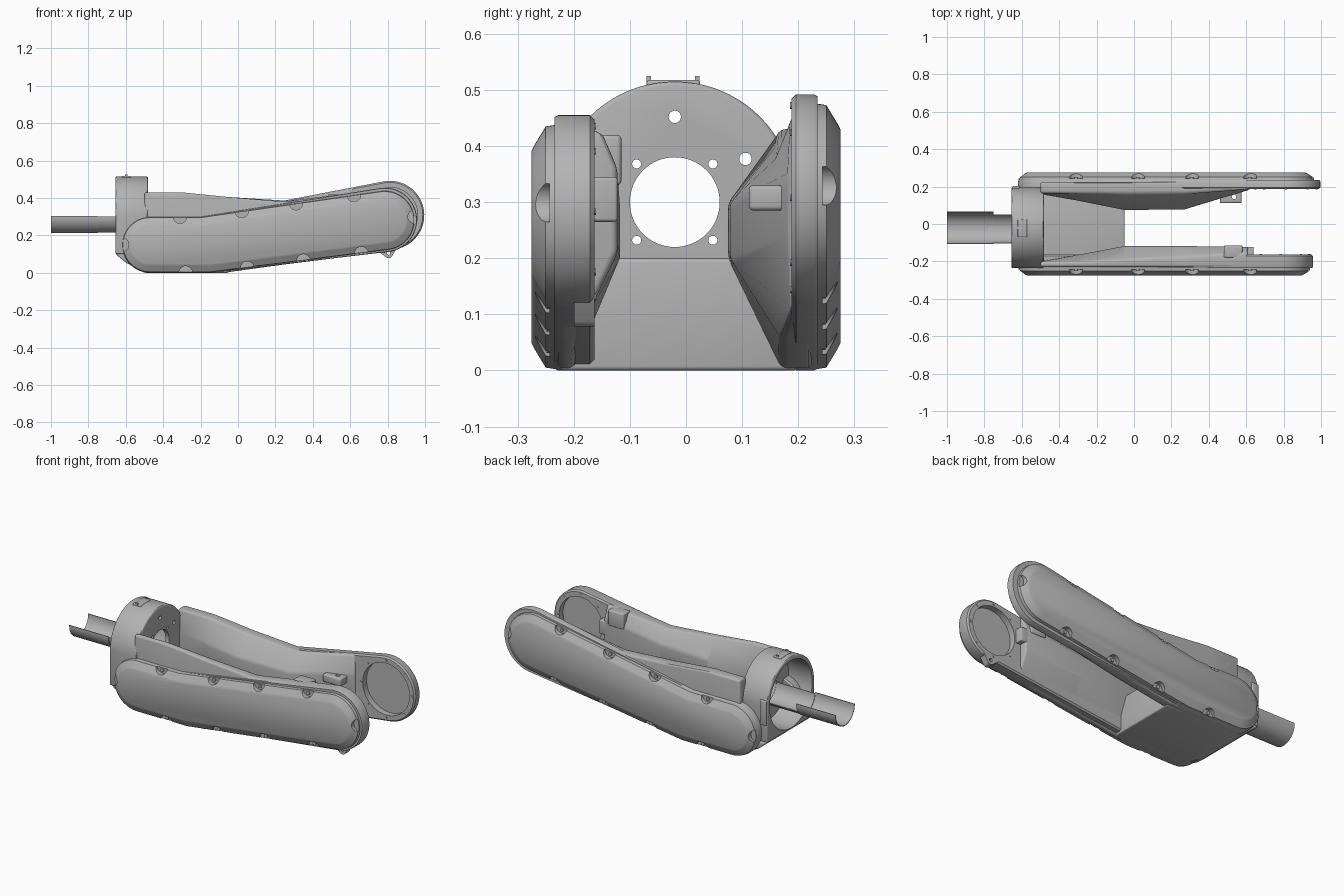
import bpy, bmesh, math
from mathutils import Matrix, Vector

if "Cube" in bpy.data.objects:
    bpy.data.objects.remove(bpy.data.objects["Cube"])

GREY = bpy.data.materials.new("mid grey")
GREY.use_nodes = True
COL = (0.45, 0.45, 0.45, 1)
GREY.diffuse_color = COL
GREY.node_tree.nodes["Principled BSDF"].inputs["Base Color"].default_value = COL


def finish(name, bm):
    bmesh.ops.recalc_face_normals(bm, faces=bm.faces)
    me = bpy.data.meshes.new(name)
    bm.to_mesh(me)
    bm.free()
    me.materials.append(GREY)
    ob = bpy.data.objects.new(name, me)
    bpy.context.collection.objects.link(ob)
    return ob


def loft(name, loops):
    """Skin a row of equal closed loops and cap both ends."""
    bm = bmesh.new()
    rings = [[bm.verts.new(p) for p in loop] for loop in loops]
    n = len(rings[0])
    for a, b in zip(rings, rings[1:]):
        for i in range(n):
            j = (i + 1) % n
            bm.faces.new((a[i], a[j], b[j], b[i]))
    bm.faces.new(rings[0])
    bm.faces.new(rings[-1])
    return finish(name, bm)


def cylinders(name, items, axis, sides=32):
    """Items are (centre, radius, length)."""
    bm = bmesh.new()
    turn = Vector((0, 0, 1)).rotation_difference(Vector(axis)).to_matrix().to_4x4()
    for c, r, length in items:
        bmesh.ops.create_cone(bm, cap_ends=True, segments=sides, radius1=r, radius2=r,
                              depth=length, matrix=Matrix.Translation(c) @ turn)
    return finish(name, bm)


def box(name, lo, hi):
    return loft(name, [[(x, lo[1], lo[2]), (x, hi[1], lo[2]), (x, hi[1], hi[2]), (x, lo[1], hi[2])]
                       for x in (lo[0], hi[0])])


def apply(ob, mod):
    bpy.context.view_layer.objects.active = ob
    bpy.ops.object.modifier_apply(modifier=mod.name)


def bevel(ob, width, segments=3):
    mod = ob.modifiers.new("soft edges", "BEVEL")
    mod.width, mod.segments = width, segments
    mod.limit_method, mod.angle_limit = "ANGLE", math.radians(25)
    apply(ob, mod)


def cut(ob, cutter):
    mod = ob.modifiers.new("cut", "BOOLEAN")
    mod.operation, mod.solver, mod.object = "DIFFERENCE", "EXACT", cutter
    apply(ob, mod)
    bpy.data.objects.remove(cutter)


def arc(cx, cz, r, a0, a1, n):
    return [(cx + r * math.cos(math.radians(a0 + (a1 - a0) * i / n)),
             cz + r * math.sin(math.radians(a0 + (a1 - a0) * i / n))) for i in range(n + 1)]


def outline(cx, cz, r, d=0):
    """Bent rounded slot seen from the side, inset by d."""
    return (arc(-0.47, 0.15, 0.15 - d, 90, 270, 20) + [(-0.15, d)]
            + arc(cx, cz, r - d, -82, 98, 28) + [(-0.2, 0.3 - d)])


def slab(name, layers):
    """Layers are (y, side profile)."""
    return loft(name, [[(x, y, z) for x, z in prof] for y, prof in layers])


def edge_z(x, cz, r, top):
    x0, z0, z1 = (-0.2, 0.3, cz + r) if top else (-0.15, 0.0, cz - r)
    return z0 + (z1 - z0) * max(0, x - x0) / (0.79 - x0)


# Round housing at the root of the fork, bored from the back
YC, ZC = -0.02, 0.3
arch = arc(YC, ZC, 0.215, 0, 180, 40) + [(YC - 0.215, 0.1), (YC + 0.215, 0.1)]
housing = loft("root_housing", [[(x, y, z) for y, z in arch] for x in (-0.655, -0.482)])
bevel(housing, 0.008)
cut(housing, cylinders("bore", [((-0.62, YC, ZC), 0.193, 0.23)], (1, 0, 0), 64))
cut(housing, cylinders("port", [((-0.5, YC, ZC), 0.08, 0.2)], (1, 0, 0), 64))
small = [((-0.5, YC + a, ZC + b), 0.008, 0.2) for a in (-0.068, 0.068) for b in (-0.068, 0.068)]
small += [((-0.5, YC, 0.452), 0.011, 0.1), ((-0.5, 0.106, 0.377), 0.011, 0.1)]
cut(housing, cylinders("bolt_holes", small, (1, 0, 0), 20))

# Latch on top of the housing and side pads
bevel(box("top_latch", (-0.622, -0.07, 0.495), (-0.572, 0.025, 0.518)), 0.005)
for y in (-0.066, 0.02):
    box("latch_pin", (-0.605, y - 0.004, 0.5), (-0.59, y + 0.004, 0.525))
bevel(box("side_pad", (-0.65, 0.18, 0.2), (-0.61, 0.203, 0.34)), 0.005)

# Floor block joining both arms
floor = slab("floor_block", [(y, [(-0.655, 0.1), (-0.6, 0.055), (-0.5, 0), (-0.05, 0),
                                  (-0.05, 0.2), (-0.49, 0.2), (-0.49, 0.1)]) for y in (-0.225, 0.2)])
bevel(floor, 0.008)


# Arm bodies: x, bottom, top, then inner y at top, middle and foot, then middle heights
def arm_body(name, y_out, sections):
    body = loft(name, [[(x, y_out, zb), (x, y_out, zt), (x, yt, zt), (x, ym, zh), (x, ym, zl), (x, yb, zb)]
                       for x, zb, zt, yt, ym, yb, zl, zh in sections])
    bevel(body, 0.012)


arm_body("left_arm_body", 0.225, [
    (-0.5, 0.002, 0.43, 0.165, 0.160, 0.17, 0.2, 0.3),
    (-0.3, 0.002, 0.43, 0.165, 0.125, 0.17, 0.2, 0.3),
    (-0.05, 0.004, 0.405, 0.165, 0.075, 0.17, 0.2, 0.3),
    (0.27, 0.055, 0.385, 0.168, 0.078, 0.17, 0.2, 0.3),
    (0.62, 0.105, 0.455, 0.186, 0.184, 0.186, 0.24, 0.34)])
arm_body("right_arm_body", -0.23, [
    (-0.5, 0.002, 0.43, -0.2, -0.2, -0.205, 0.2, 0.3),
    (-0.3, 0.002, 0.43, -0.2, -0.165, -0.205, 0.2, 0.3),
    (-0.05, 0.004, 0.405, -0.19, -0.118, -0.2, 0.2, 0.3),
    (0.25, 0.045, 0.38, -0.175, -0.118, -0.195, 0.2, 0.31),
    (0.61, 0.09, 0.428, -0.15, -0.122, -0.18, 0.21, 0.36)])

# Side plates with bored ends, and chamfered covers with bolt notches
SIDES = (("left", 1, 0.188, (0.812, 0.308, 0.184), (0.797, 0.31, 0.168)),
         ("right", -1, 0.163, (0.785, 0.283, 0.172), (0.785, 0.28, 0.16)))
for side, s, inner, plate_end, cover_end in SIDES:
    plate = slab(side + "_arm_plate", [(s * y, outline(*plate_end, d)) for y, d in
                                       ((inner, 0.008), (inner + 0.008, 0), (0.228, 0), (0.234, 0.003))])
    cx, cz, r = plate_end
    cut(plate, cylinders("end_bore", [((cx, s * inner, cz), r - 0.035, 0.07)], (0, 1, 0), 64))
    cylinders(side + "_end_screws",
              [((cx + (r - 0.02) * math.cos(k * math.pi / 4), s * inner,
                 cz + (r - 0.02) * math.sin(k * math.pi / 4)), 0.006, 0.006) for k in range(8)],
              (0, 1, 0), 12)

    cover = slab(side + "_cover", [(s * y, outline(*cover_end, d)) for y, d in
                                   ((0.23, 0.002), (0.25, 0.005), (0.27, 0.038), (0.275, 0.048))])
    cx, cz, r = cover_end
    spots = [(x, edge_z(x, cz, r, top), -1 if top else 1)
             for top, xs in ((True, (-0.31, 0.02, 0.31, 0.62)), (False, (-0.28, 0.05, 0.35, 0.66)))
             for x in xs] + [(cx + r, cz + 0.02, 0), (-0.62, 0.15, 0)]
    cut(cover, cylinders("notches", [((x, s * 0.273, z), 0.036, 0.06) for x, z, _ in spots], (0, 1, 0)))
    cylinders(side + "_cover_bolts", [((x, s * 0.243, z + 0.016 * k), 0.01, 0.012)
                                      for x, z, k in spots if k], (0, 1, 0), 16)

# Mounting tab under the right arm end
tab = slab("lower_tab", [(y, [(0.72, 0.14), (0.785, 0.088)] + arc(0.805, 0.1, 0.022, 215, 325, 8)
                         + [(0.86, 0.15)]) for y in (-0.2, -0.163)])
cut(tab, cylinders("tab_hole", [((0.805, -0.18, 0.105), 0.009, 0.2)], (0, 1, 0), 20))

# Inner brackets on both arms
left_bracket = box("left_bracket", (0.46, 0.112, 0.285), (0.575, 0.2, 0.33))
bevel(left_bracket, 0.008)
cut(left_bracket, cylinders("bracket_hole", [((0.535, 0.145, 0.3), 0.012, 0.2)], (0, 0, 1), 20))
right_bracket = box("right_bracket", (0.58, -0.2, 0.265), (0.64, -0.122, 0.345))
bevel(right_bracket, 0.006)
cut(right_bracket, cylinders("bracket_holes", [((0.64, -0.183, z), 0.006, 0.03) for z in (0.28, 0.3)],
                             (1, 0, 0), 16))
bevel(box("right_stop", (0.48, -0.18, 0.33), (0.58, -0.115, 0.42)), 0.008)


# Open trough running out of the back
def trough(name, x0, x1, r, a0, a1):
    prof = arc(YC, ZC, r, a0, a1, 28) + arc(YC, ZC, r - 0.004, a1, a0, 28)
    loft(name, [[(x, y, z) for y, z in prof] for x in (x0, x1)])


trough("trough", -1.0, -0.75, 0.088, 177, 363)
trough("trough_neck", -0.75, -0.5, 0.085, 180, 325)

# Smooth shading with crisp edges
bpy.ops.object.select_all(action="DESELECT")
for ob in bpy.context.collection.objects:
    if ob.type == "MESH" and GREY.name in ob.data.materials:
        ob.select_set(True)
        bpy.context.view_layer.objects.active = ob
bpy.ops.object.shade_smooth_by_angle(angle=math.radians(30))
